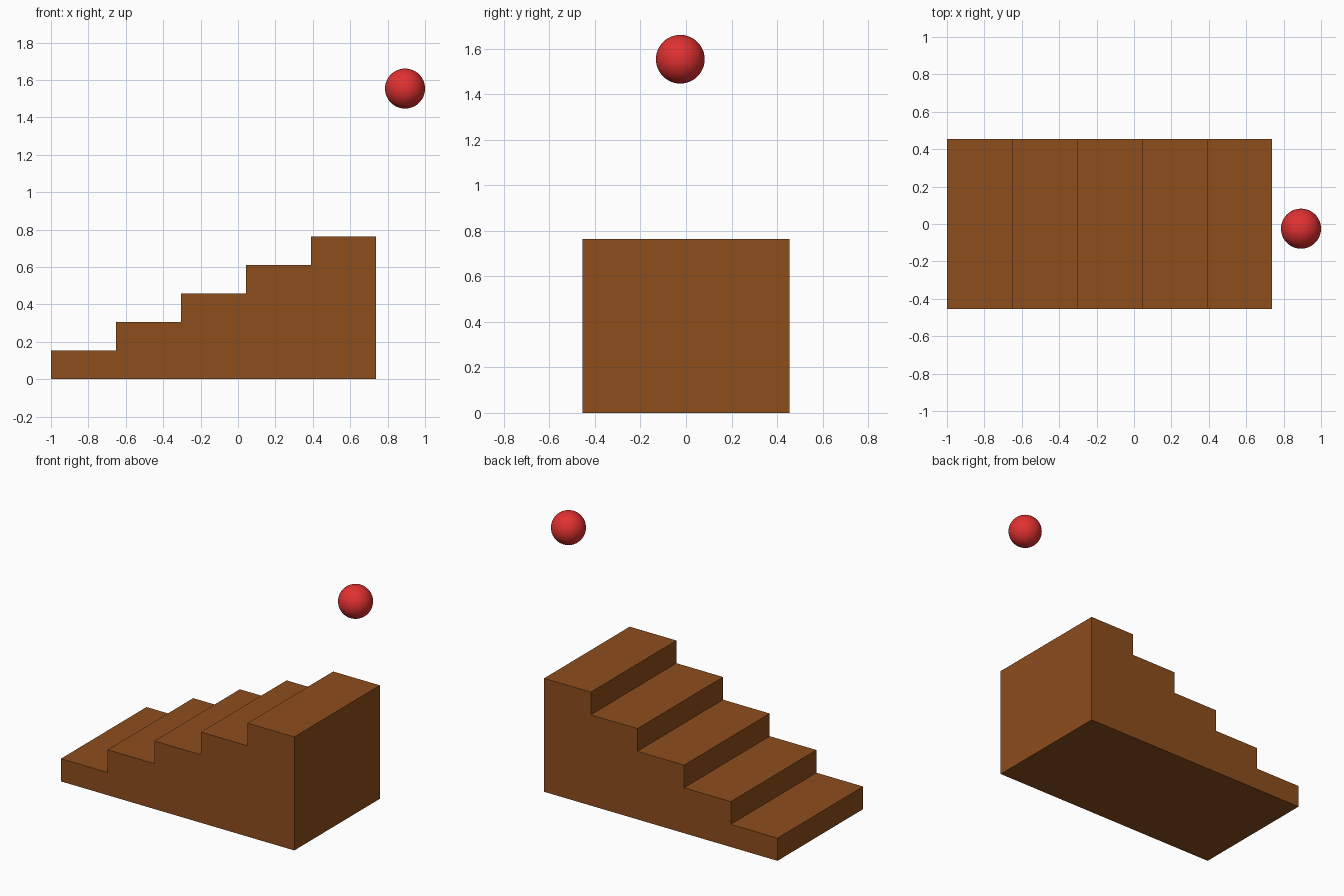
import bpy
import bmesh

if "Cube" in bpy.data.objects:
    bpy.data.objects.remove(bpy.data.objects["Cube"])


def paint(obj, name, rgb):
    mat = bpy.data.materials.new(name)
    mat.diffuse_color = (*rgb, 1.0)
    mat.use_nodes = True
    mat.node_tree.nodes["Principled BSDF"].inputs["Base Color"].default_value = mat.diffuse_color
    obj.data.materials.append(mat)


STEPS = 5
X0, X1 = -1.0, 0.738
HEIGHT, HALF_DEPTH = 0.764, 0.455
run, rise = (X1 - X0) / STEPS, HEIGHT / STEPS

# Staircase: stepped side profile extruded along y
profile = [(X1, 0.0), (X0, 0.0)]
for i in range(STEPS):
    z = (i + 1) * rise
    profile += [(X0 + i * run, z), (X0 + (i + 1) * run, z)]

bm = bmesh.new()
side = bm.faces.new([bm.verts.new((x, -HALF_DEPTH, z)) for x, z in profile])
ext = bmesh.ops.extrude_face_region(bm, geom=[side], use_keep_orig=True)
moved = [v for v in ext["geom"] if isinstance(v, bmesh.types.BMVert)]
bmesh.ops.translate(bm, verts=moved, vec=(0, 2 * HALF_DEPTH, 0))
bmesh.ops.recalc_face_normals(bm, faces=bm.faces)
mesh = bpy.data.meshes.new("staircase")
bm.to_mesh(mesh)
bm.free()
stairs = bpy.data.objects.new("staircase", mesh)
bpy.context.collection.objects.link(stairs)
paint(stairs, "brown", (0.27, 0.075, 0.012))

# Ball floating above the top end
bpy.ops.mesh.primitive_uv_sphere_add(segments=48, ring_count=24, radius=0.107,
                                     location=(0.893, -0.025, 1.554))
ball = bpy.context.object
ball.name = "ball"
bpy.ops.object.shade_smooth()
paint(ball, "red", (0.75, 0.03, 0.03))
